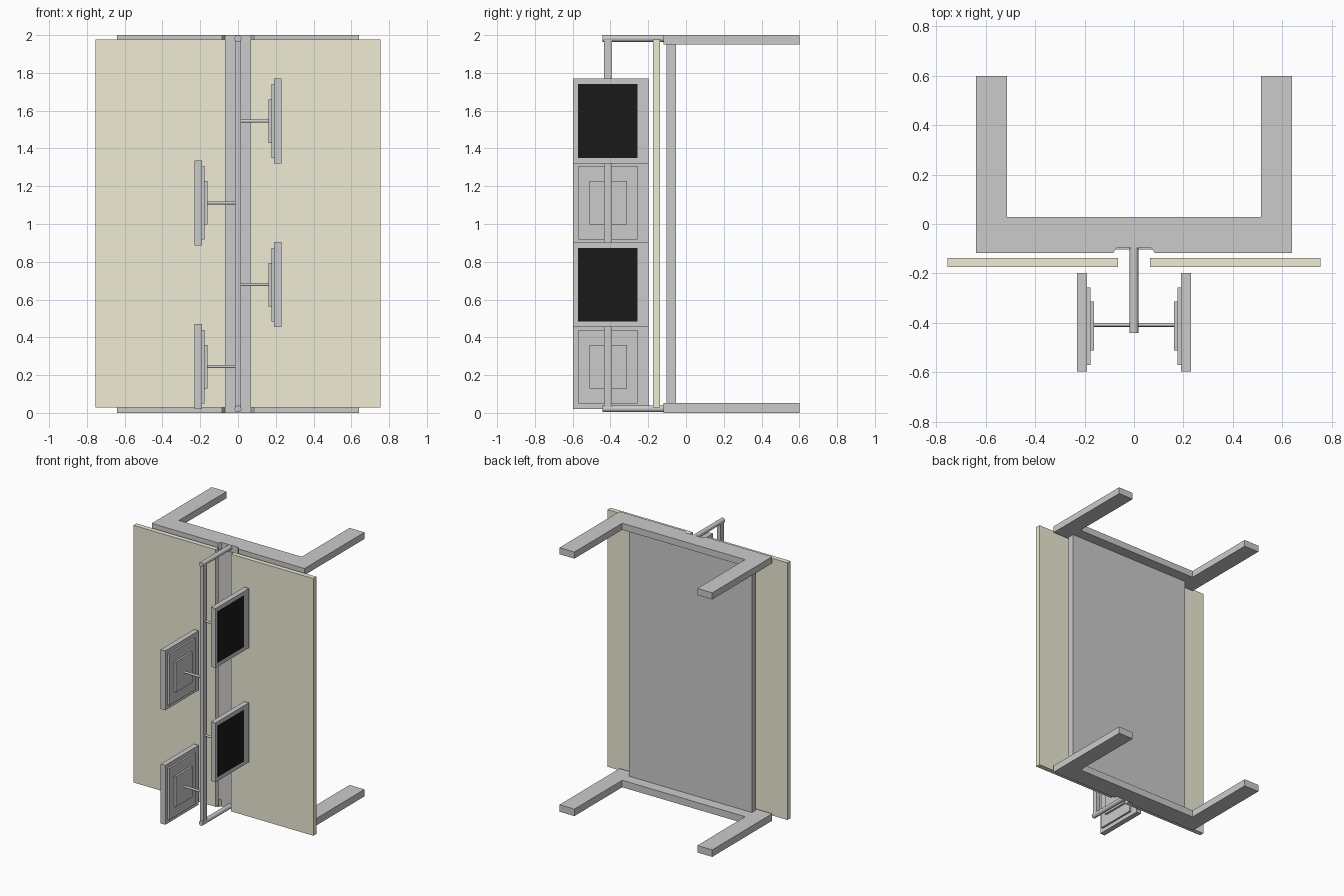
import bpy, bmesh, math
from mathutils import Vector

if "Cube" in bpy.data.objects:
    bpy.data.objects.remove(bpy.data.objects["Cube"])


def material(name, color):
    m = bpy.data.materials.new(name)
    m.diffuse_color = color
    m.use_nodes = True
    m.node_tree.nodes["Principled BSDF"].inputs["Base Color"].default_value = m.diffuse_color
    return m


WOOD = material("pale_wood", (0.86, 0.83, 0.66, 1))
BLACK = material("black_glass", (0.01, 0.01, 0.01, 1))


def finish(name, bm, mat=None):
    bmesh.ops.recalc_face_normals(bm, faces=bm.faces)
    me = bpy.data.meshes.new(name)
    bm.to_mesh(me)
    bm.free()
    ob = bpy.data.objects.new(name, me)
    bpy.context.collection.objects.link(ob)
    if mat:
        me.materials.append(mat)
    return ob


def box(name, xs, ys, zs, mat=None):
    bm = bmesh.new()
    bmesh.ops.create_cube(bm, size=1)
    for v in bm.verts:
        v.co = [(r[0] + r[1]) / 2 + c * (r[1] - r[0]) for c, r in zip(v.co, (xs, ys, zs))]
    return finish(name, bm, mat)


def rod(name, a, b, radius):
    a, b = Vector(a), Vector(b)
    bpy.ops.mesh.primitive_cylinder_add(vertices=24, radius=radius, depth=(b - a).length,
                                        location=(a + b) / 2)
    ob = bpy.context.object
    ob.name = name
    ob.rotation_euler = (b - a).to_track_quat('Z', 'Y').to_euler()
    bpy.ops.object.shade_smooth_by_angle(angle=math.radians(40))
    return ob


def prism(name, half, z0, z1):
    # mirror a half outline across x = 0, then extrude upward
    outline = half + [(-x, y) for x, y in reversed(half)]
    bm = bmesh.new()
    face = bm.faces.new([bm.verts.new((x, y, z0)) for x, y in outline])
    ext = bmesh.ops.extrude_face_region(bm, geom=[face])
    moved = [g for g in ext["geom"] if isinstance(g, bmesh.types.BMVert)]
    bmesh.ops.translate(bm, verts=moved, vec=(0, 0, z1 - z0))
    return finish(name, bm)


# U-shaped base and top frames, notched at the centre front
u_half = [(0.07, -0.097), (0.085, -0.118), (0.64, -0.118), (0.64, 0.6), (0.515, 0.6), (0.515, 0.028)]
prism("base_frame", u_half, 0, 0.053)
prism("top_frame", u_half, 1.95, 2.0)

# Core panel between the frames
box("core_panel", (-0.515, 0.515), (-0.103, -0.053), (0.053, 1.95))

# Wooden front boards
for side, s in (("left", -1), ("right", 1)):
    box(side + "_board", sorted((s * 0.065, s * 0.754)), (-0.174, -0.138), (0.028, 1.976), WOOD)

# Pole with its horizontal brackets
box("upright_pole", (-0.016, 0.016), (-0.433, -0.391), (0.02, 1.98))
for label, z in (("lower", 0.022), ("upper", 1.982)):
    rod(label + "_bracket", (0, -0.442, z), (0, -0.098, z), 0.018)

# Screens facing outward, alternating sides up the pole
for i, (s, z) in enumerate(((-1, 0.245), (1, 0.679), (-1, 1.112), (1, 1.545)), 1):
    def layer(part, x0, x1, ys, h, mat=None):
        box(f"screen_{i}_{part}", sorted((s * x0, s * x1)), ys, (z - h, z + h), mat)
    layer("housing", 0.191, 0.230, (-0.597, -0.198), 0.225)
    layer("rear_cover", 0.177, 0.191, (-0.57, -0.258), 0.195)
    layer("mount_plate", 0.162, 0.177, (-0.512, -0.313), 0.115)
    layer("glass", 0.229, 0.231, (-0.572, -0.258), 0.195, BLACK)
    rod(f"screen_{i}_arm", (0, -0.408, z), (s * 0.164, -0.408, z), 0.008)
